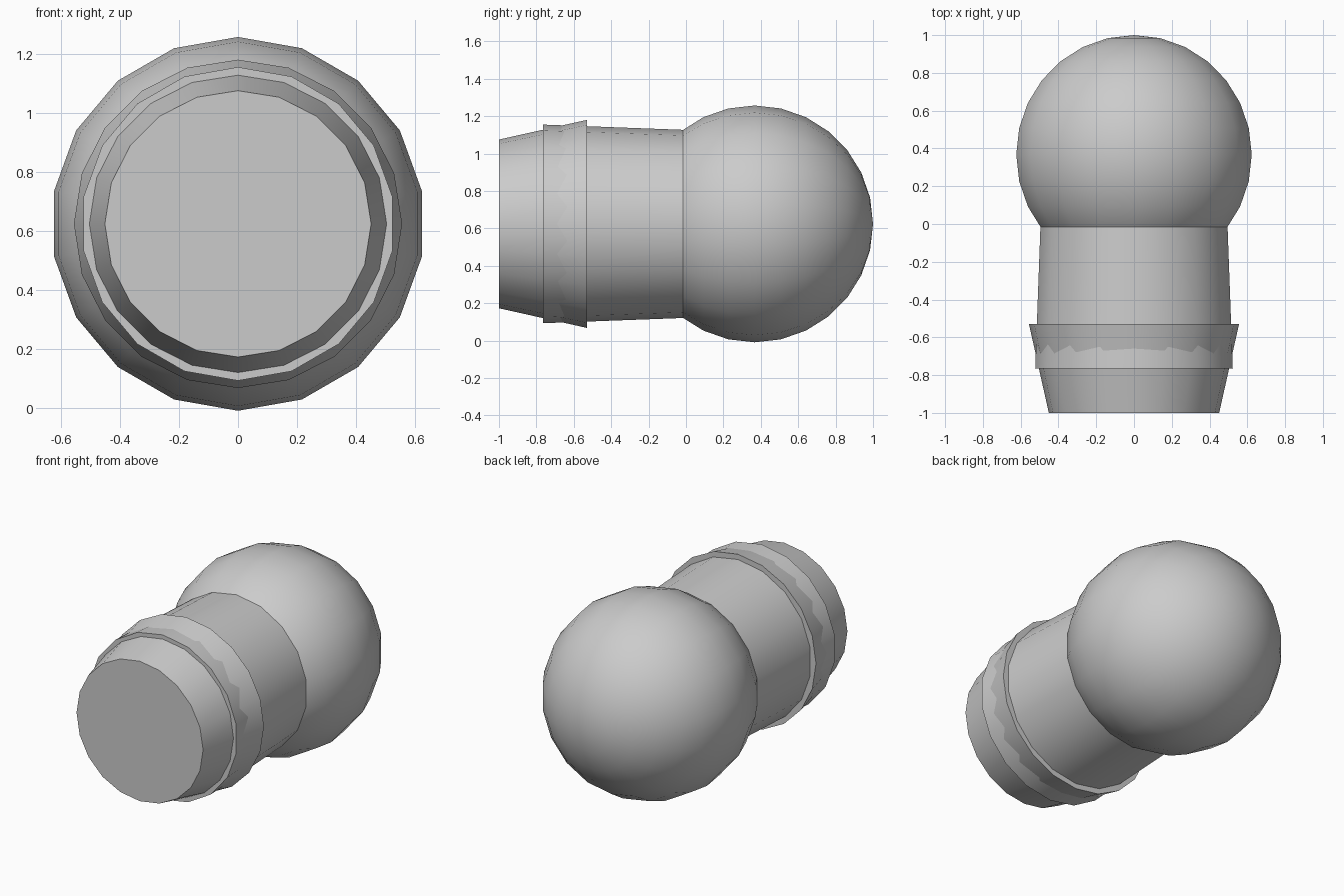
import bpy
import math
from mathutils import Matrix

old = bpy.data.objects.get("Cube")
if old:
    bpy.data.objects.remove(old, do_unlink=True)

AXIS_Z = 0.624
BALL_R = 0.633

grey = bpy.data.materials.new("plain grey")
grey.use_nodes = True
colour = (0.6, 0.6, 0.6, 1)
grey.diffuse_color = colour
grey.node_tree.nodes["Principled BSDF"].inputs["Base Color"].default_value = colour


def finish(name, turn):
    """Lay the new primitive along y, then name, colour and smooth it."""
    ob = bpy.context.object
    ob.name = name
    ob.data.transform(Matrix.Rotation(math.radians(-90), 4, 'X')
                      @ Matrix.Rotation(math.radians(turn), 4, 'Z'))
    ob.data.materials.append(grey)
    bpy.ops.object.shade_smooth_by_angle(angle=math.radians(35))
    return ob


def tapered(name, sides, y0, r0, y1, r1, turn):
    """Closed cone section running from y0 to y1."""
    bpy.ops.mesh.primitive_cone_add(vertices=sides, radius1=r0, radius2=r1,
                                    depth=y1 - y0,
                                    location=(0, (y0 + y1) / 2, AXIS_Z))
    return finish(name, turn)


# Round end
bpy.ops.mesh.primitive_uv_sphere_add(segments=18, ring_count=14, radius=BALL_R,
                                     location=(0, 1 - BALL_R, AXIS_Z))
finish("ball", 0)

# Shaft reaching into the ball, with its front edge standing proud of the tip
tapered("neck", 18, -0.765, 0.531, 0.2, 0.495, 0)

# Flared tip whose wide rim overlaps the neck
tapered("flared_tip", 20, -1.0, 0.451, -0.53, 0.556, 0)
